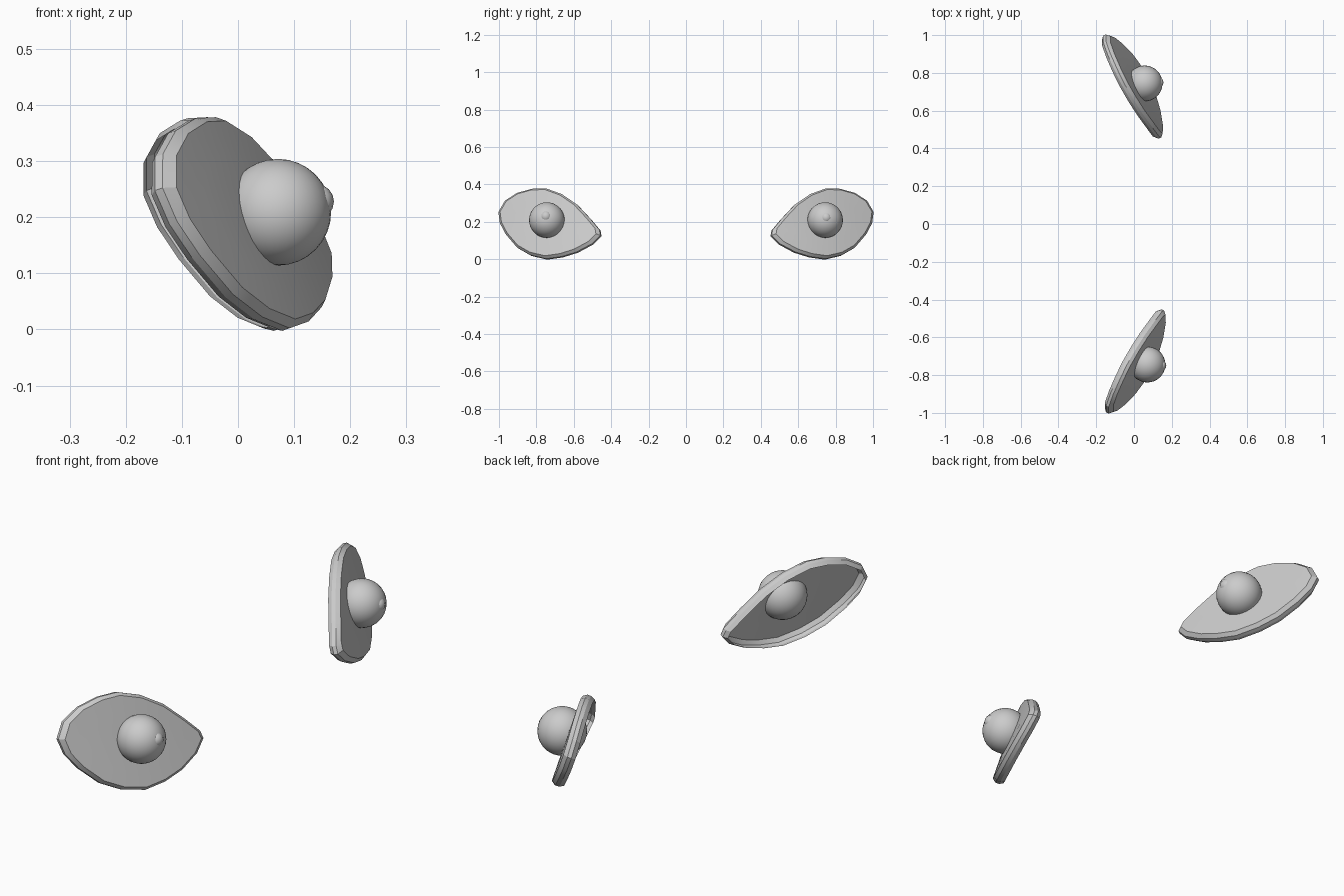
import bpy, bmesh
from mathutils import Vector

if "Cube" in bpy.data.objects:
    bpy.data.objects.remove(bpy.data.objects["Cube"])

# Almond outline seen from the side: (distance from middle, height)
OUTLINE = [(1.0, .25), (.965, .31), (.90, .352), (.82, .374), (.745, .376), (.66, .345),
           (.58, .29), (.51, .215), (.46, .155), (.455, .125), (.50, .08), (.58, .037),
           (.66, .012), (.745, .0), (.83, .02), (.90, .06), (.96, .13), (.992, .19)]
CY, CZ = .74, .19
NORMAL = Vector((.86, .405, .30))


def sheet(y, z):
    # gently bowed, tilted surface
    d = y - .745
    return .014 - .47 * d - .3 * d * d - .35 * (z - .19)


def smooth(obj, angle):
    bpy.ops.object.select_all(action='DESELECT')
    obj.select_set(True)
    bpy.context.view_layer.objects.active = obj
    bpy.ops.object.shade_smooth_by_angle(angle=angle)


def plate(name, side, dx):
    bm = bmesh.new()

    def ring(scale, depth):
        out = []
        for y, z in OUTLINE:
            y, z = CY + (y - CY) * scale, CZ + (z - CZ) * scale
            p = Vector((sheet(y, z), y, z)) + NORMAL * depth
            out.append(bm.verts.new((p.x + dx, p.y * side, p.z)))
        return out

    # rounded rim followed by the front sheet; the back stays hollow
    rings = [ring(s, d) for s, d in [(.95, -.025), (1, -.008), (1, .008), (.94, .024),
                                     (.65, .024), (.33, .024)]]
    n = len(OUTLINE)
    for a, b in zip(rings, rings[1:]):
        for i in range(n):
            j = (i + 1) % n
            bm.faces.new((a[i], a[j], b[j], b[i]))
    bm.faces.new(rings[-1])
    bmesh.ops.recalc_face_normals(bm, faces=bm.faces)
    bm.normal_update()
    if bm.faces[:][-1].normal.x < 0:
        bmesh.ops.reverse_faces(bm, faces=bm.faces)
    me = bpy.data.meshes.new(name)
    bm.to_mesh(me)
    bm.free()
    obj = bpy.data.objects.new(name, me)
    bpy.context.collection.objects.link(obj)
    smooth(obj, .4)


def ball(name, loc, radius, segs):
    bpy.ops.mesh.primitive_uv_sphere_add(segments=segs, ring_count=segs // 2,
                                         radius=radius, location=loc)
    obj = bpy.context.object
    obj.name = name
    smooth(obj, 1.0)


# Two eyes, one on each side, with a slight offset between them
for label, side, dx in (("near", -1, .005), ("far", 1, -.010)):
    plate(label + "_eye_plate", side, dx)
    ball(label + "_eyeball", (.066 + dx, .744 * side, .209), .095, 32)
    ball(label + "_pupil", (.135 + dx, .749 * side, .228 if side < 0 else .221), .031, 16)
